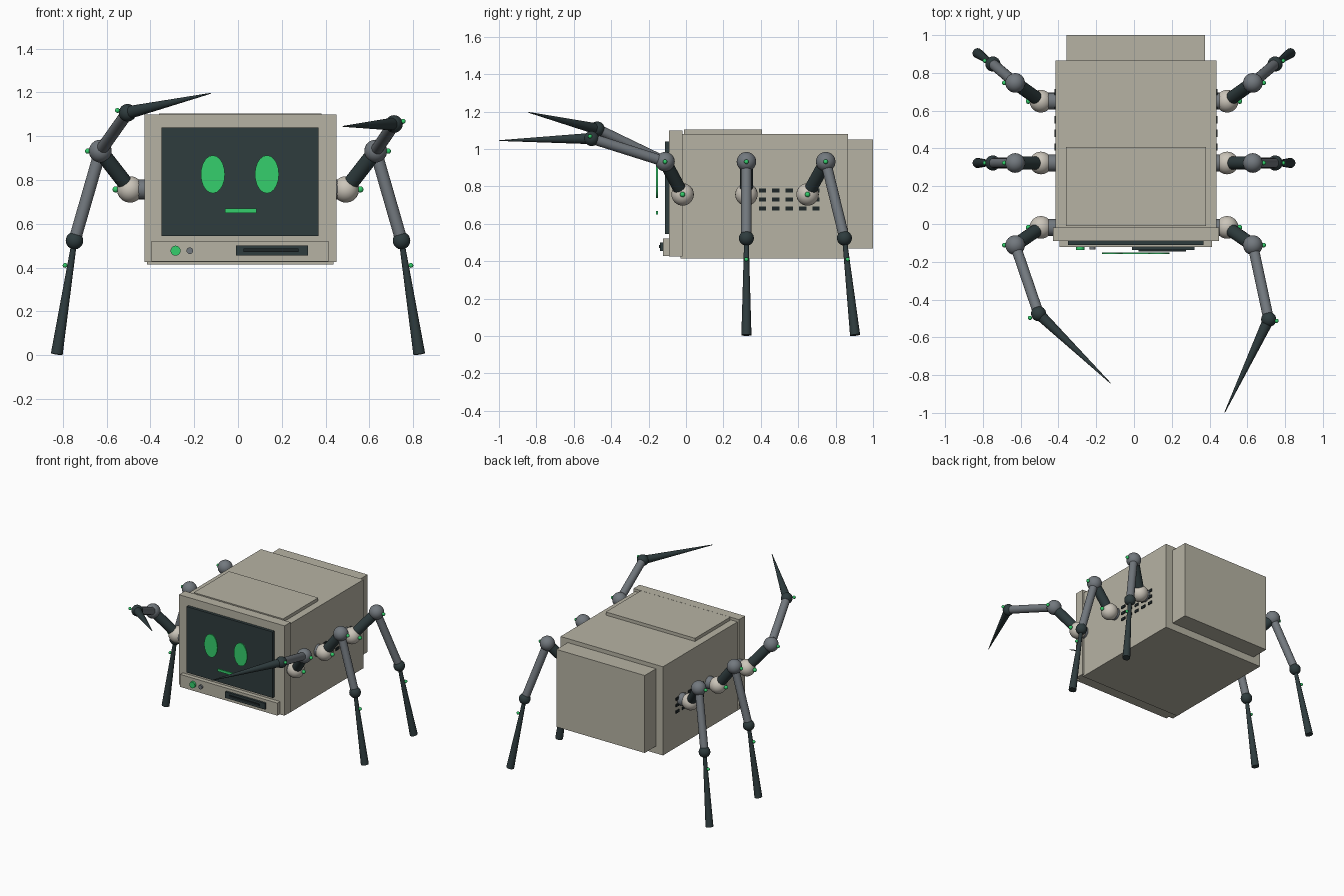
import bpy, math
from mathutils import Vector

cube = bpy.data.objects.get("Cube")
if cube:
    bpy.data.objects.remove(cube, do_unlink=True)


def material(name, r, g, b):
    m = bpy.data.materials.new(name)
    m.use_nodes = True
    m.diffuse_color = (r, g, b, 1)
    m.node_tree.nodes["Principled BSDF"].inputs["Base Color"].default_value = (r, g, b, 1)
    return m


beige = material("beige plastic", 0.47, 0.45, 0.37)
ivory = material("ivory joint", 0.60, 0.56, 0.49)
steel = material("steel grey", 0.17, 0.19, 0.21)
dark = material("dark slate", 0.028, 0.045, 0.048)
black = material("slot black", 0.013, 0.02, 0.022)
green = material("glow green", 0.035, 0.62, 0.15)


def finish(name, mat, smooth=False):
    ob = bpy.context.object
    ob.name = name
    ob.data.materials.append(mat)
    if smooth:
        bpy.ops.object.shade_smooth_by_angle(angle=math.radians(40))
    return ob


def box(name, mat, x, y, z):
    """Box from its (low, high) range on each axis."""
    spans = (x, y, z)
    bpy.ops.mesh.primitive_cube_add(size=1, location=[(a + b) / 2 for a, b in spans])
    bpy.context.object.scale = [b - a for a, b in spans]
    return finish(name, mat)


def ball(name, mat, pos, r):
    bpy.ops.mesh.primitive_uv_sphere_add(segments=24, ring_count=16, radius=r, location=pos)
    return finish(name, mat, True)


def rod(name, mat, a, b, r1, r2=None):
    """Round bar from a to b, tapered when r2 is given."""
    a, b = Vector(a), Vector(b)
    d = b - a
    bpy.ops.mesh.primitive_cone_add(vertices=20, radius1=r1, radius2=r1 if r2 is None else r2,
                                    depth=d.length, location=(a + b) / 2)
    bpy.context.object.rotation_euler = d.to_track_quat('Z', 'Y').to_euler()
    return finish(name, mat, True)


# Monitor casing
box("casing", beige, (-0.415, 0.437), (-0.03, 0.866), (0.414, 1.08))
box("front_bezel", beige, (-0.428, 0.449), (-0.09, -0.018), (0.425, 1.10))
box("top_plate", beige, (-0.36, 0.382), (-0.01, 0.407), (1.07, 1.104))
box("rear_housing", beige, (-0.357, 0.377), (0.86, 1.0), (0.468, 1.05))
box("control_panel", beige, (-0.395, 0.413), (-0.122, -0.08), (0.428, 0.522))
box("screen", dark, (-0.349, 0.367), (-0.112, -0.08), (0.545, 1.04))

# Face
for side, x in (("right", -0.115), ("left", 0.132)):
    eye = rod(side + "_eye", green, (x, -0.151, 0.826), (x, -0.16, 0.826), 0.055)
    eye.scale.y = 0.087 / 0.055
box("mouth", green, (-0.06, 0.085), (-0.16, -0.151), (0.65, 0.669))

# Controls
rod("power_button", green, (-0.285, -0.12, 0.477), (-0.285, -0.138, 0.477), 0.023)
rod("small_knob", steel, (-0.22, -0.12, 0.477), (-0.22, -0.136, 0.477), 0.015)
box("drive_slot", dark, (-0.01, 0.32), (-0.138, -0.12), (0.455, 0.501))
box("drive_opening", black, (0.025, 0.276), (-0.145, -0.13), (0.471, 0.486))

# Side vents
for side, x in (("right", -0.415), ("left", 0.437)):
    for col in range(5):
        for row in range(3):
            y, z = 0.408 + 0.072 * col, 0.682 + 0.048 * row
            box(side + "_vent", black, (x - 0.006, x + 0.006), (y - 0.019, y + 0.019), (z - 0.01, z + 0.01))


def limb(name, shoulder, knee, ankle, tip, r_start, r_end, stud):
    """Two-part limb with ball joints, ending in a tapered spike."""
    s = math.copysign(1, shoulder[0])
    rod(name + "_mount", steel, (s * 0.41, shoulder[1], shoulder[2]), shoulder, 0.045)
    ball(name + "_shoulder", ivory, shoulder, 0.06)
    rod(name + "_upper", dark, shoulder, knee, 0.035)
    ball(name + "_knee", steel, knee, 0.052)
    rod(name + "_lower", steel, knee, ankle, 0.028)
    ball(name + "_ankle", dark, ankle, 0.04)
    rod(name + "_spike", dark, ankle, tip, r_start, r_end)
    # Small indicator lights
    ball(name + "_shoulder_light", green, Vector(shoulder) + Vector((s * 0.066, 0, 0)), 0.014)
    ball(name + "_knee_light", green, Vector(knee) + Vector((s * 0.058, 0, 0)), 0.012)
    ball(name + "_spike_light", green, stud, 0.011)


# Walking legs
for side, s in (("right", -1), ("left", 1)):
    for pos, ys in (("middle", (0.323,) * 4), ("back", (0.65, 0.747, 0.847, 0.904))):
        limb(f"{side}_{pos}_leg", (s * 0.493, ys[0], 0.757), (s * 0.629, ys[1], 0.932),
             (s * 0.747, ys[2], 0.523), (s * 0.828, ys[3], 0.005), 0.012, 0.027,
             (s * 0.79, ys[3] * 0.3 + ys[2] * 0.7, 0.41))

# Raised front arms
limb("right_arm", (-0.493, -0.018, 0.757), (-0.629, -0.112, 0.932), (-0.505, -0.475, 1.107),
     (-0.125, -0.842, 1.196), 0.03, 0.002, (-0.551, -0.497, 1.118))
limb("left_arm", (0.493, -0.018, 0.757), (0.629, -0.112, 0.932), (0.713, -0.505, 1.056),
     (0.48, -0.998, 1.045), 0.03, 0.002, (0.755, -0.513, 1.068))
